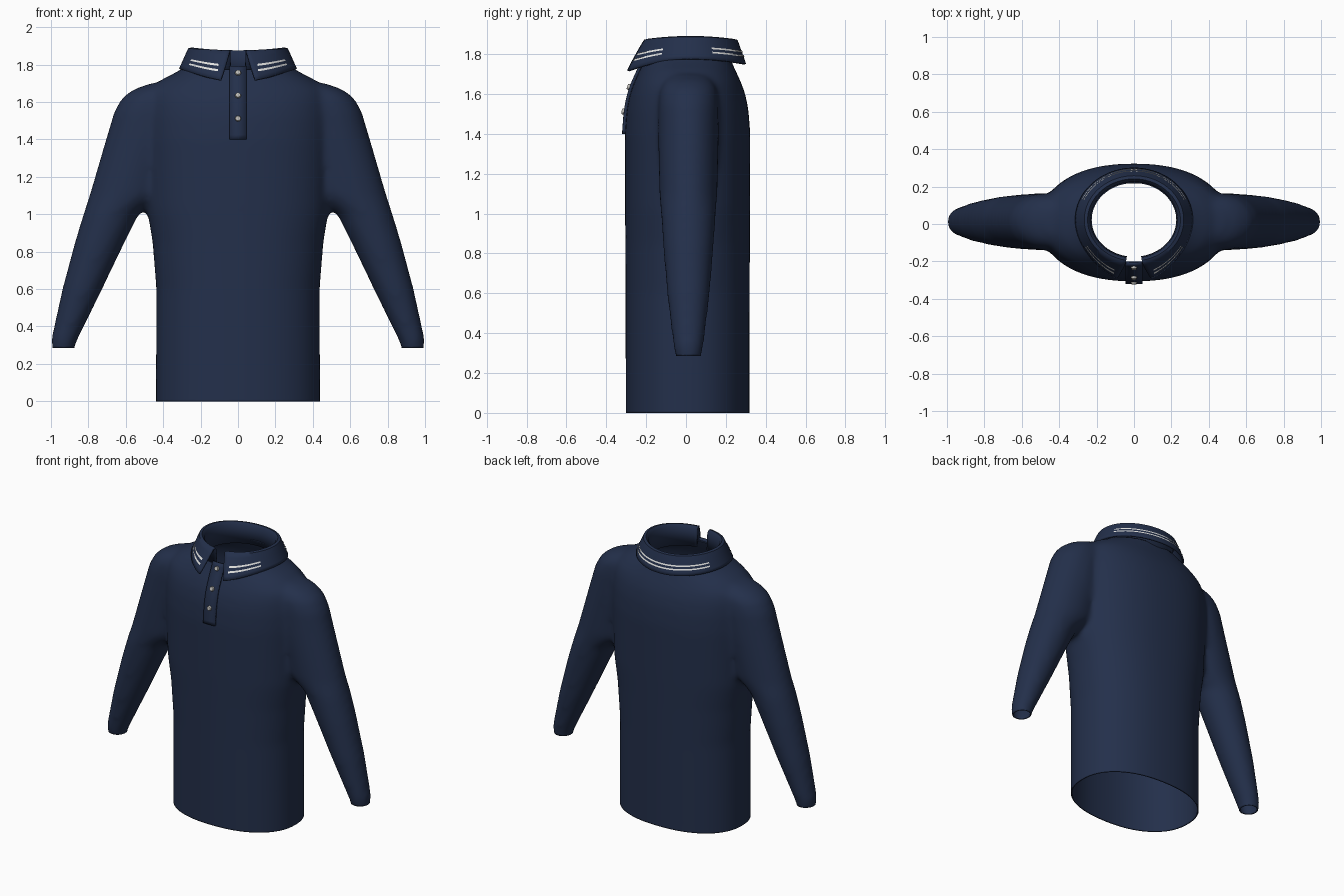
import bpy, bmesh
from math import sin, cos, pi, copysign, radians
from mathutils import Vector
from mathutils.bvhtree import BVHTree

cube = bpy.data.objects.get("Cube")
if cube:
    bpy.data.objects.remove(cube, do_unlink=True)


def material(name, rgb):
    m = bpy.data.materials.new(name)
    m.use_nodes = True
    m.diffuse_color = (*rgb, 1)
    bsdf = m.node_tree.nodes["Principled BSDF"]
    bsdf.inputs["Base Color"].default_value = (*rgb, 1)
    bsdf.inputs["Roughness"].default_value = 0.8
    return m


NAVY = material("navy cloth", (0.017, 0.029, 0.07))
WHITE = material("white stripe", (0.8, 0.8, 0.78))
GREY = material("button grey", (0.5, 0.49, 0.46))


def finish(name, bm, mat, thickness=0, offset=0, angle=50):
    me = bpy.data.meshes.new(name)
    bm.to_mesh(me)
    bm.free()
    ob = bpy.data.objects.new(name, me)
    bpy.context.collection.objects.link(ob)
    me.materials.append(mat)
    if thickness:
        mod = ob.modifiers.new("thickness", "SOLIDIFY")
        mod.thickness, mod.offset = thickness, offset
    bpy.ops.object.select_all(action="DESELECT")
    ob.select_set(True)
    bpy.context.view_layer.objects.active = ob
    bpy.ops.object.shade_smooth_by_angle(angle=radians(angle))
    return ob


def grid(bm, rows, closed=False):
    """Skin a list of point rows; closed rows become a capped tube."""
    vs = [[bm.verts.new(p) for p in row] for row in rows]
    n = len(vs[0])
    for a, b in zip(vs, vs[1:]):
        for i in range(n if closed else n - 1):
            j = (i + 1) % n
            bm.faces.new((a[i], a[j], b[j], b[i]))
    if closed:
        bm.faces.new(vs[0][::-1])
        bm.faces.new(vs[-1])


def oval(cx, cy, rx, ry, z, power=2.0, n=48):
    pts = []
    for i in range(n):
        c, s = cos(2 * pi * i / n), sin(2 * pi * i / n)
        pts.append((cx + rx * copysign(abs(c) ** (2 / power), c),
                    cy + ry * copysign(abs(s) ** (2 / power), s), z))
    return pts


# Torso sections: height, half width, half depth
TORSO = [(-0.1, 0.44, 0.31), (0.6, 0.437, 0.312), (0.85, 0.457, 0.313),
         (1.02, 0.485, 0.314), (1.4, 0.5, 0.315), (1.52, 0.5, 0.306),
         (1.6, 0.495, 0.29), (1.66, 0.48, 0.268), (1.72, 0.41, 0.24),
         (1.76, 0.33, 0.222), (1.8, 0.265, 0.207), (1.9, 0.25, 0.2)]
# Sleeve sections: height, inner x, outer x, half depth
SLEEVE = [(0.2, 0.88, 0.985, 0.055), (0.285, 0.875, 0.995, 0.065),
          (0.33, 0.857, 1.0, 0.076), (0.6, 0.725, 0.94, 0.108),
          (0.85, 0.605, 0.873, 0.128), (1.0, 0.53, 0.827, 0.138),
          (1.1, 0.4, 0.795, 0.146), (1.4, 0.3, 0.707, 0.152),
          (1.55, 0.3, 0.662, 0.15), (1.62, 0.3, 0.622, 0.142),
          (1.665, 0.3, 0.565, 0.122), (1.7, 0.3, 0.47, 0.085)]

# Shirt body: torso and sleeves fused and smoothed as one solid
bm = bmesh.new()
grid(bm, [oval(0, 0.008, w, d, z, 2.25) for z, w, d in TORSO], True)
for side in (-1, 1):
    grid(bm, [oval(side * (a + b) / 2, 0.012, (b - a) / 2, d, z)
              for z, a, b, d in SLEEVE], True)
bmesh.ops.recalc_face_normals(bm, faces=bm.faces)
solid = finish("shirt_solid", bm, NAVY)
remesh = solid.modifiers.new("fuse", "REMESH")
remesh.mode, remesh.voxel_size = "VOXEL", 0.018
soften = solid.modifiers.new("soften", "SMOOTH")
soften.factor, soften.iterations = 0.5, 14
graph = bpy.context.evaluated_depsgraph_get()
fused = bpy.data.meshes.new_from_object(solid.evaluated_get(graph))
bpy.data.objects.remove(solid, do_unlink=True)
bm = bmesh.new()
bm.from_mesh(fused)
surface = BVHTree.FromBMesh(bm)

# Open the neck, hem and cuffs
HEM, CUFF, NECK = 0.0, 0.285, 1.775
for level in (HEM, CUFF, NECK):
    bmesh.ops.bisect_plane(bm, geom=bm.verts[:] + bm.edges[:] + bm.faces[:],
                           plane_co=(0, 0, level), plane_no=(0, 0, 1))
waste = []
for f in bm.faces:
    c = f.calc_center_median()
    if c.z < HEM or c.z > NECK or (c.z < CUFF and abs(c.x) > 0.7):
        waste.append(f)
bmesh.ops.delete(bm, geom=waste, context="FACES")
finish("shirt_body", bm, NAVY, 0.008, -1, 60)


# Collar: upright stand folded over into a flap with two front points
def flap(a, v, lift=0.0):
    """Point on the flap; a is the angle from the front, v runs down it."""
    front, back = max(0, cos(a)) ** 2.5, max(0, -cos(a)) ** 2
    top = 1.883 - 0.015 * cos(a) ** 2
    bottom = 1.775 - 0.025 * back - 0.065 * front
    rx = 0.262 + 0.048 * v + lift
    ry = 0.232 + 0.042 * v + 0.06 * front * v + lift
    return (rx * sin(a), 0.022 - ry * cos(a), top + (bottom - top) * v + lift * 0.4)


def stand(a, rx, ry, drop):
    z = 1.74 if drop is None else 1.883 - 0.015 * cos(a) ** 2 - drop
    return (rx * sin(a), 0.022 - ry * cos(a), z)


def sweep(gap, n=72):
    return [gap + (2 * pi - 2 * gap) * i / n for i in range(n + 1)]


GAP = 0.17
rows = [[stand(a, *p) for a in sweep(GAP)] for p in
        ((0.232, 0.203, None), (0.238, 0.209, 0.012), (0.25, 0.221, -0.003))]
rows += [[flap(a, v / 6) for a in sweep(GAP + 0.13 * v / 6)] for v in range(7)]
bm = bmesh.new()
grid(bm, rows)
bmesh.ops.recalc_face_normals(bm, faces=bm.faces)
finish("collar", bm, NAVY, 0.012, 0)

# Paired stripes on both collar points and around the back
bm = bmesh.new()
for start, end in ((0.36, 1.03), (-1.03, -0.36), (pi - 1.15, pi + 1.15)):
    steps = [start + (end - start) * i / 24 for i in range(25)]
    for v in (0.46, 0.65):
        grid(bm, [[flap(a, v + w, 0.009) for a in steps] for w in (0.075, 0)])
finish("collar_stripes", bm, WHITE)


def front_hit(x, z):
    return surface.ray_cast(Vector((x, -1, z)), Vector((0, 1, 0)))


# Button placket following the chest
bm = bmesh.new()
rows = []
for i in range(17):
    z = 1.4 + 0.39 * i / 16
    rows.append([(x, front_hit(x, z)[0].y - 0.007, z) for x in (-0.044, 0, 0.044)])
grid(bm, rows)
finish("placket", bm, NAVY, 0.016, 0)

# Buttons
bm = bmesh.new()
for z in (1.51, 1.63, 1.75):
    hit, normal = front_hit(0, z)[:2]
    turn = normal.to_track_quat("Z", "Y").to_matrix().to_4x4()
    turn.translation = hit + normal * 0.02
    bmesh.ops.create_cone(bm, cap_ends=True, segments=16, radius1=0.016,
                          radius2=0.013, depth=0.012, matrix=turn)
finish("buttons", bm, GREY, angle=30)
